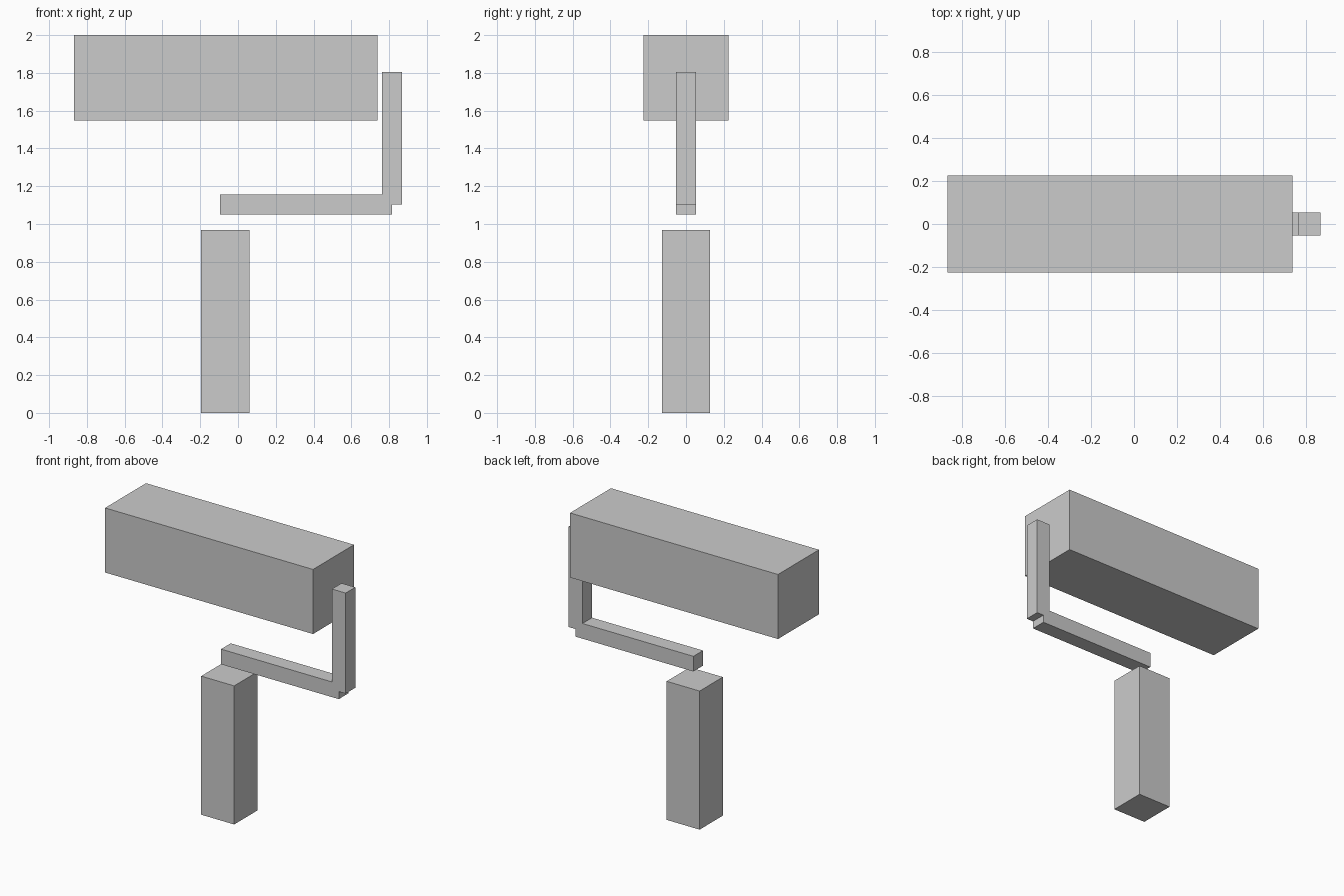
import bpy

if "Cube" in bpy.data.objects:
    bpy.data.objects.remove(bpy.data.objects["Cube"])


def box(name, x, y, z):
    """Box spanning the given (min, max) ranges."""
    spans = (x, y, z)
    bpy.ops.mesh.primitive_cube_add(size=1, location=[(a + b) / 2 for a, b in spans])
    ob = bpy.context.object
    ob.name = name
    ob.scale = [b - a for a, b in spans]
    bpy.ops.object.transform_apply(location=False, rotation=False, scale=True)
    return ob


ROD = 0.053  # half thickness of the bent rod

# Grip standing on the ground
box("handle", (-0.195, 0.06), (-0.128, 0.128), (0, 0.968))

# Rod: horizontal run and upright, meeting at centrelines
box("horizontal_arm", (-0.094, 0.816), (-ROD, ROD), (1.102 - ROD, 1.102 + ROD))
box("upright_arm", (0.816 - ROD, 0.816 + ROD), (-ROD, ROD), (1.102, 1.804))

# Square roller head
box("roller_head", (-0.869, 0.738), (-0.226, 0.226), (1.549, 2.0))
